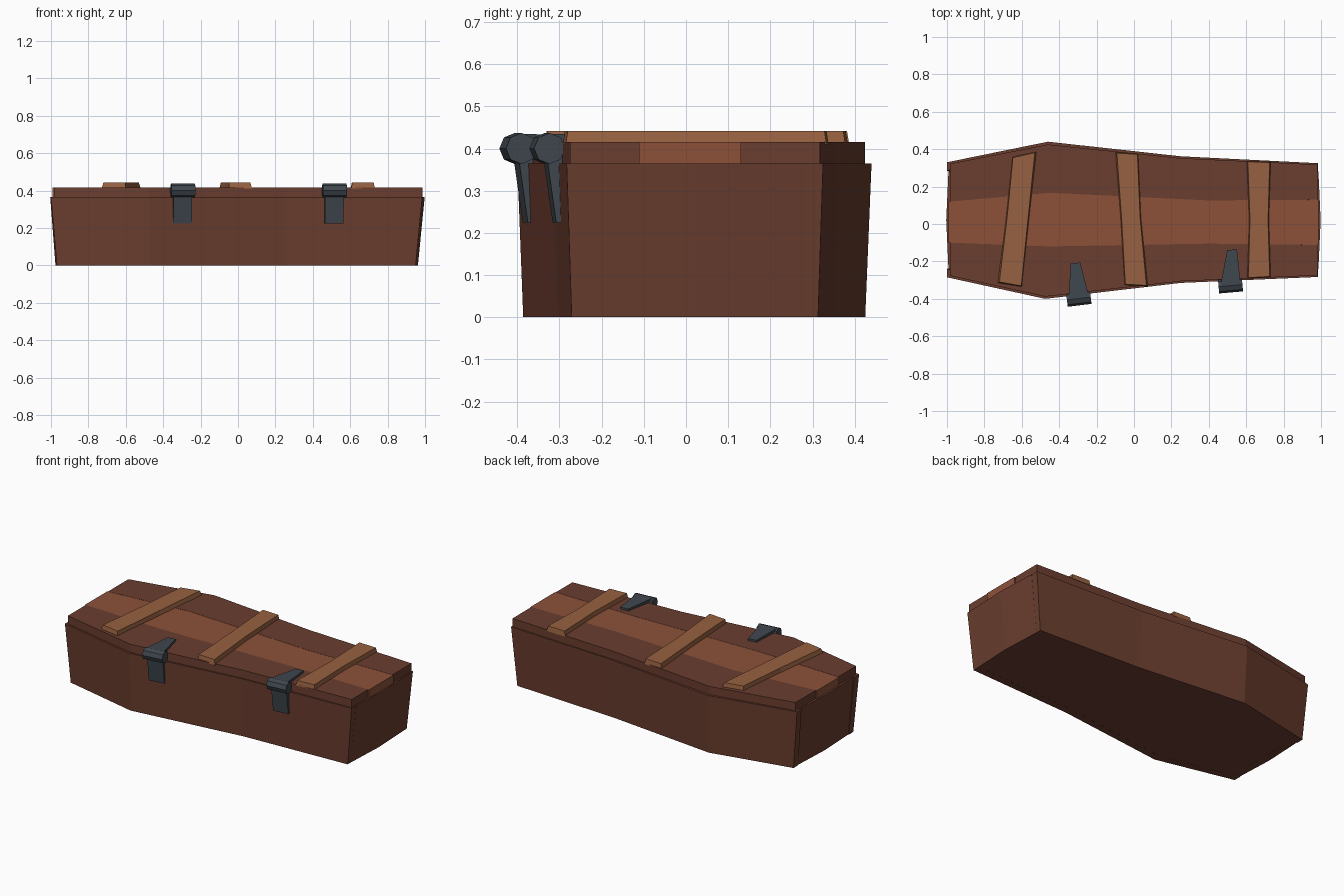
import bpy, bmesh, math
from mathutils import Matrix, Vector

if "Cube" in bpy.data.objects:
    bpy.data.objects.remove(bpy.data.objects["Cube"])


def material(name, rgb):
    m = bpy.data.materials.new(name)
    m.diffuse_color = (*rgb, 1)
    m.use_nodes = True
    m.node_tree.nodes["Principled BSDF"].inputs["Base Color"].default_value = m.diffuse_color
    return m


DARK = material("dark_wood", (0.145, 0.047, 0.028))
RED = material("red_wood", (0.265, 0.083, 0.042))
TAN = material("tan_wood", (0.31, 0.12, 0.052))
IRON = material("iron", (0.05, 0.063, 0.075))


def add_loft(bm, low, high):
    """Closed solid between two matching loops of 3D points."""
    a = [bm.verts.new(p) for p in low]
    b = [bm.verts.new(p) for p in high]
    n = len(a)
    bm.faces.new(a[::-1])
    bm.faces.new(b)
    for i in range(n):
        j = (i + 1) % n
        bm.faces.new((a[i], a[j], b[j], b[i]))


def finish(name, bm, mat):
    bmesh.ops.recalc_face_normals(bm, faces=bm.faces[:])
    me = bpy.data.meshes.new(name)
    bm.to_mesh(me)
    bm.free()
    ob = bpy.data.objects.new(name, me)
    me.materials.append(mat)
    bpy.context.collection.objects.link(ob)
    return ob


def slab(name, low, z0, high, z1, mat):
    bm = bmesh.new()
    add_loft(bm, [(x, y, z0) for x, y in low], [(x, y, z1) for x, y in high])
    return finish(name, bm, mat)


# Box outlines, head (-x) to foot (+x)
RIM = 0.365
back_top = [(-1.0, 0.33), (-0.46, 0.44), (0.25, 0.362), (0.985, 0.325)]
back_low = [(-0.968, 0.318), (-0.455, 0.425), (0.25, 0.35), (0.95, 0.313)]
front_top = [(-1.0, -0.285), (-0.475, -0.40), (0.25, -0.315), (0.985, -0.283)]
front_low = [(-0.968, -0.273), (-0.475, -0.386), (0.25, -0.302), (0.95, -0.271)]


def thick(pts, d):
    return pts + [(x, y + d) for x, y in reversed(pts)]


# Long walls
slab("back_wall", thick(back_low, -0.045), 0, thick(back_top, -0.045), RIM, DARK)
slab("front_wall", thick(front_low, 0.045), 0, thick(front_top, 0.045), RIM, DARK)

# End boards fitted between the long walls
for name, x0, x1, s in (("foot_board", 0.95, 0.986, 1), ("head_board", -0.964, -0.992, -1)):
    def board(x):
        return [(x, -0.24), (x + s * 0.012, 0.02), (x, 0.28),
                (x - s * 0.04, 0.28), (x - s * 0.04, -0.24)]
    slab(name, board(x0), 0, board(x1), RIM, DARK)

# Floor
floor = [(x * 0.99, y * 0.97) for x, y in front_low + back_low[::-1]]
slab("floor", floor, 0.0005, floor, 0.03, DARK)

# Lid: two outer planks and a lighter middle plank
lid_back = [(-0.985, 0.322), (-0.46, 0.425), (0.25, 0.352), (0.98, 0.318)]
lid_front = [(-0.985, -0.277), (-0.475, -0.388), (0.25, -0.306), (0.98, -0.275)]
mid_back = [(-0.985, 0.12), (-0.45, 0.167), (0.4, 0.126), (0.98, 0.13)]
mid_front = [(-0.985, -0.10), (-0.45, -0.12), (0.4, -0.105), (0.98, -0.112)]


def plank(name, a, b, mat, top):
    loop = a + b[::-1]
    slab(name, loop, RIM, loop, top, mat)


def stretch(pts):
    return [(x + (0.006 if x > 0.9 else -0.006 if x < -0.9 else 0), y) for x, y in pts]


plank("lid_back_plank", mid_back, lid_back, DARK, 0.416)
plank("lid_front_plank", lid_front, mid_front, DARK, 0.416)
plank("lid_middle_plank", stretch(mid_front), stretch(mid_back), RED, 0.415)

# Battens across the lid, slightly chamfered toward the top
battens = [
    [(-0.73, -0.315), (-0.60, -0.336), (-0.56, 0.03), (-0.52, 0.387), (-0.65, 0.36), (-0.685, 0.03)],
    [(-0.05, -0.327), (0.075, -0.334), (0.038, 0.03), (0.022, 0.378), (-0.10, 0.384), (-0.072, 0.03)],
    [(0.605, -0.292), (0.732, -0.285), (0.722, 0.02), (0.732, 0.333), (0.602, 0.338), (0.615, 0.02)],
]
for i, pts in enumerate(battens, 1):
    c = sum((Vector(p) for p in pts), Vector((0, 0))) / len(pts)
    top = [(c.x + (x - c.x) * 0.9, c.y + (y - c.y) * 0.985) for x, y in pts]
    slab(f"batten_{i}", pts, 0.41, top, 0.442, TAN)


# Hinges: eight-sided barrel, tapering lid strap, wedge-shaped wall strap
def hinge(name, x, y, angle, skew):
    bm = bmesh.new()
    bmesh.ops.create_cone(bm, cap_ends=True, segments=8, radius1=0.037, radius2=0.037,
                          depth=0.128, matrix=Matrix.Rotation(math.pi / 2, 4, 'Y'))
    t = 0.026
    add_loft(bm, [(-0.055, 0, 0.005), (0.055, 0, 0.005), (0.055, 0, 0.035), (-0.055, 0, 0.035)],
             [(skew - t, 0.19, 0.01), (skew + t, 0.19, 0.01),
              (skew + t, 0.19, 0.029), (skew - t, 0.19, 0.029)])
    add_loft(bm, [(-0.05, 0.017, -0.175), (0.05, 0.017, -0.175),
                  (0.05, 0.036, -0.175), (-0.05, 0.036, -0.175)],
             [(-0.05, -0.008, 0), (0.05, -0.008, 0), (0.05, 0.034, 0), (-0.05, 0.034, 0)])
    bm.transform(Matrix.Translation((x, y, 0.4)) @ Matrix.Rotation(angle, 4, 'Z'))
    finish(name, bm, IRON)


hinge("head_hinge", -0.295, -0.398, math.radians(7), 0.005)
hinge("foot_hinge", 0.516, -0.329, math.radians(5), 0.025)
